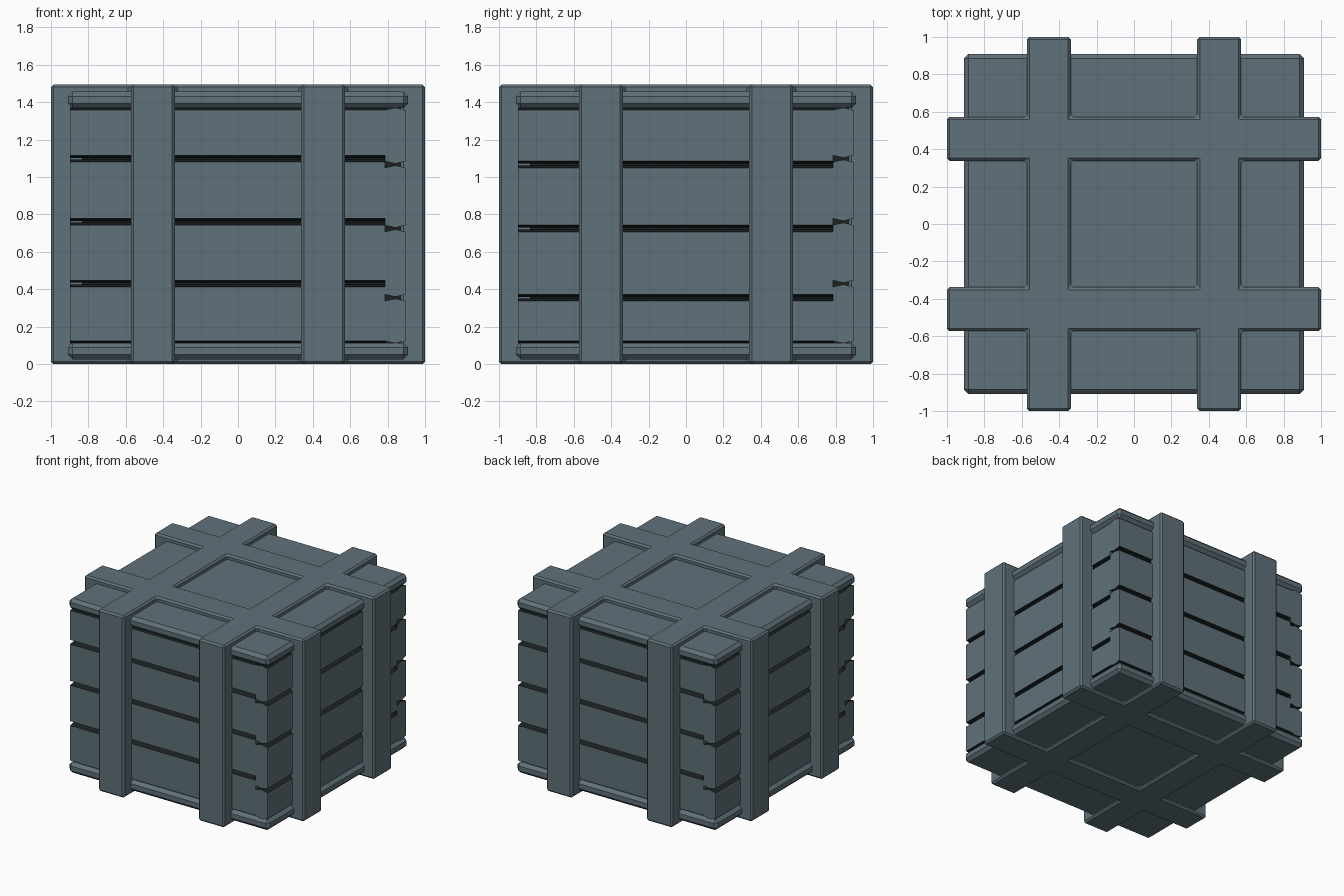
import bpy, bmesh
from math import pi
from mathutils import Matrix

if "Cube" in bpy.data.objects:
    bpy.data.objects.remove(bpy.data.objects["Cube"])


def material(name, rgb):
    m = bpy.data.materials.new(name)
    m.diffuse_color = (*rgb, 1)
    m.use_nodes = True
    m.node_tree.nodes["Principled BSDF"].inputs["Base Color"].default_value = m.diffuse_color
    return m


SLATE = material("slate", (0.117, 0.167, 0.193))
DARK = material("dark_groove", (0.012, 0.015, 0.016))


def finish(bm, name, bevel=0.0, turn=0, mats=(SLATE,)):
    """Chamfer sharp edges, rotate about z by quarter turns, add to scene."""
    bmesh.ops.recalc_face_normals(bm, faces=bm.faces[:])
    if bevel:
        sharp = [e for e in bm.edges if len(e.link_faces) == 2 and e.calc_face_angle(0) > 0.5]
        bmesh.ops.bevel(bm, geom=sharp, offset=bevel, segments=1, affect='EDGES', profile=0.5)
    bmesh.ops.transform(bm, matrix=Matrix.Rotation(turn * pi / 2, 4, 'Z'), verts=bm.verts[:])
    me = bpy.data.meshes.new(name)
    bm.to_mesh(me)
    bm.free()
    for m in mats:
        me.materials.append(m)
    ob = bpy.data.objects.new(name, me)
    bpy.context.collection.objects.link(ob)
    return ob


def box(name, x, y, z, bevel=0.0, turn=0, mats=(SLATE,)):
    bm = bmesh.new()
    bmesh.ops.create_cube(bm, size=1)
    for v in bm.verts:
        v.co = [r[0] + (c + 0.5) * (r[1] - r[0]) for c, r in zip(v.co, (x, y, z))]
    return finish(bm, name, bevel, turn, mats)


def plank(name, x, y, z, turn):
    """Plank with wedge-shaped long edges; grooves and inner face are dark."""
    ym, d = (y[0] + y[1]) / 2, 0.013
    prof = [(y[0], z[0] + d), (ym, z[0]), (y[1], z[0] + d),
            (y[1], z[1] - d), (ym, z[1]), (y[0], z[1] - d)]
    bm = bmesh.new()
    ends = [[bm.verts.new((px, py, pz)) for py, pz in prof] for px in x]
    for e in ends:
        bm.faces.new(e)
    for i in range(6):
        j = (i + 1) % 6
        f = bm.faces.new([ends[0][i], ends[0][j], ends[1][j], ends[1][i]])
        f.material_index = 0 if i == 5 else 1
    return finish(bm, name, 0, turn, (SLATE, DARK))


IN, OUT = 0.338, 0.573   # strap edges
H = 1.495


def crossed_straps(name, z0, z1):
    """Four crossing straps as one flat lattice."""
    c = [-0.985, -OUT, -IN, IN, OUT, 0.985]
    bm = bmesh.new()
    pts = {}

    def vert(i, j):
        if (i, j) not in pts:
            pts[i, j] = bm.verts.new((c[i], c[j], z0))
        return pts[i, j]

    for i in range(5):
        for j in range(5):
            if i in (1, 3) or j in (1, 3):
                bm.faces.new([vert(i, j), vert(i + 1, j), vert(i + 1, j + 1), vert(i, j + 1)])
    ext = bmesh.ops.extrude_face_region(bm, geom=bm.faces[:], use_keep_orig=True)
    for v in ext['geom']:
        if isinstance(v, bmesh.types.BMVert):
            v.co.z = z1
    return finish(bm, name, 0.014)


# dark filler behind the plank gaps
box("inner_core", (-0.835, 0.835), (-0.835, 0.835), (0.08, 1.41), mats=(DARK,))

# lid and base panels
box("lid_panel", (-0.91, 0.91), (-0.91, 0.91), (1.368, 1.457), 0.025)
box("base_panel", (-0.91, 0.91), (-0.91, 0.91), (0.025, 0.114), 0.025)

# side planks, overlapping pinwheel fashion at the corners
gaps = {0: [0.43, 0.761, 1.098], 1: [0.355, 0.725, 1.067]}
for side, label in enumerate(("front", "right", "back", "left")):
    levels = [0.106] + gaps[side % 2] + [1.376]
    for k in range(4):
        plank(f"{label}_plank_{k + 1}", (-0.897, 0.785), (-0.897, -0.785),
              (levels[k] + 0.005, levels[k + 1] - 0.005), side)
    # upright straps on this side
    for s, hand in ((-1, "a"), (1, "b")):
        xs = sorted((s * IN, s * OUT))
        box(f"{label}_strap_{hand}", xs, (-1.0, -0.87), (0, H), 0.014, side)

# lattice straps over the lid and under the base
crossed_straps("lid_straps", 1.42, H)
crossed_straps("base_straps", 0.0, 0.075)
